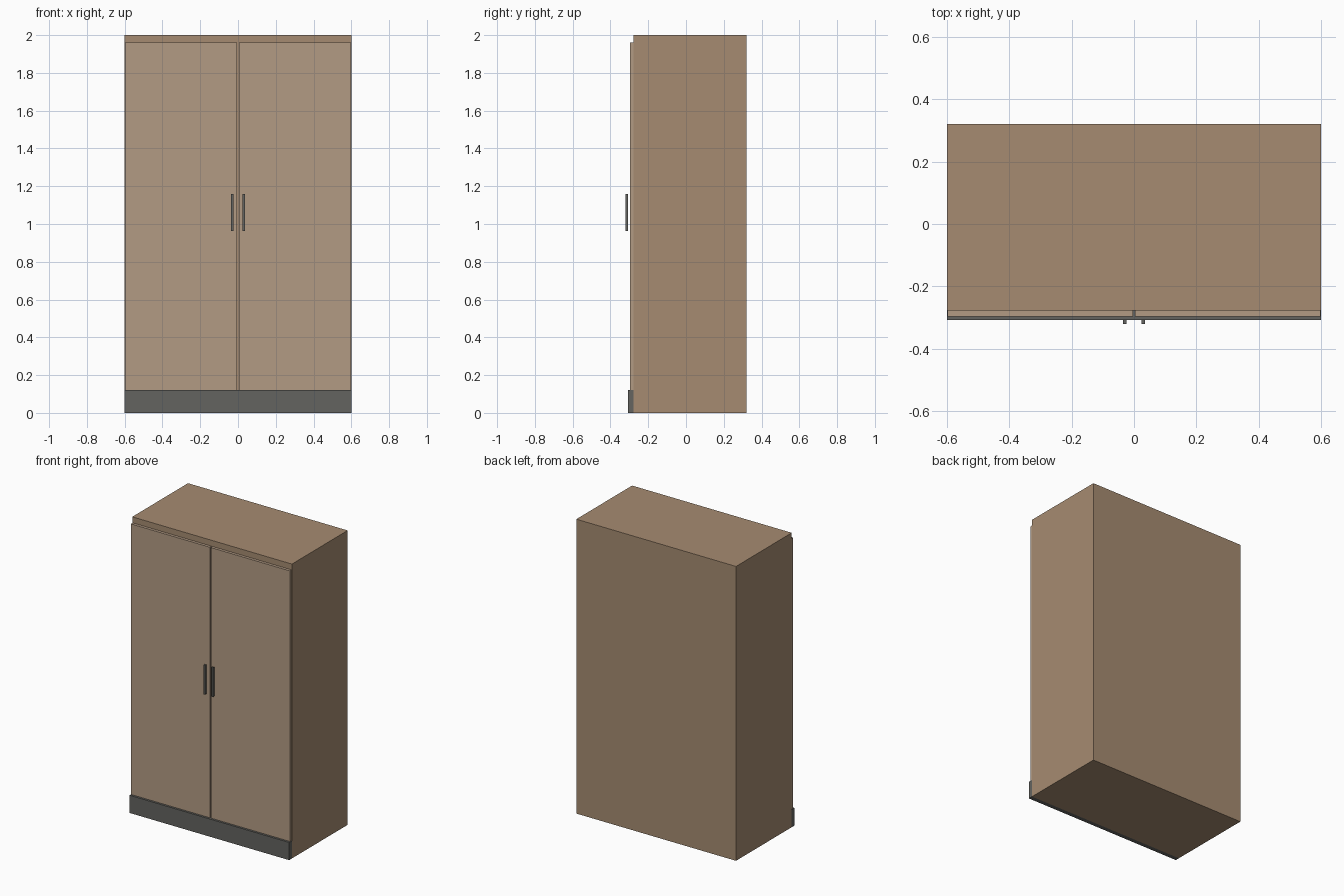
import bpy

if "Cube" in bpy.data.objects:
    bpy.data.objects.remove(bpy.data.objects["Cube"])


def material(name, rgb):
    m = bpy.data.materials.new(name)
    m.diffuse_color = (*rgb, 1)
    m.use_nodes = True
    m.node_tree.nodes["Principled BSDF"].inputs["Base Color"].default_value = m.diffuse_color
    return m


wood = material("wood", (0.38, 0.26, 0.165))
door_wood = material("door_wood", (0.45, 0.33, 0.23))
dark = material("dark_metal", (0.125, 0.125, 0.115))


def box(name, x, y, z, mat):
    """Box from (min, max) ranges along each axis."""
    r = (x, y, z)
    bpy.ops.mesh.primitive_cube_add(size=1, location=[(a + b) / 2 for a, b in r])
    ob = bpy.context.object
    ob.name = name
    ob.scale = [b - a for a, b in r]
    bpy.ops.object.transform_apply(location=False, rotation=False, scale=True)
    ob.data.materials.append(mat)
    return ob


# Carcass
box("cabinet_body", (-0.6, 0.6), (-0.278, 0.32), (0, 2), wood)

# Plinth projecting below the doors
box("plinth", (-0.6, 0.6), (-0.308, -0.278), (0, 0.12), dark)

# Mirrored doors with upright bar handles floating just in front
for side, s in (("left", -1), ("right", 1)):
    box(side + "_door", sorted((s * 0.004, s * 0.598)), (-0.297, -0.278),
        (0.122, 1.96), door_wood)
    box(side + "_handle", sorted((s * 0.024, s * 0.036)), (-0.32, -0.306),
        (0.962, 1.16), dark)
